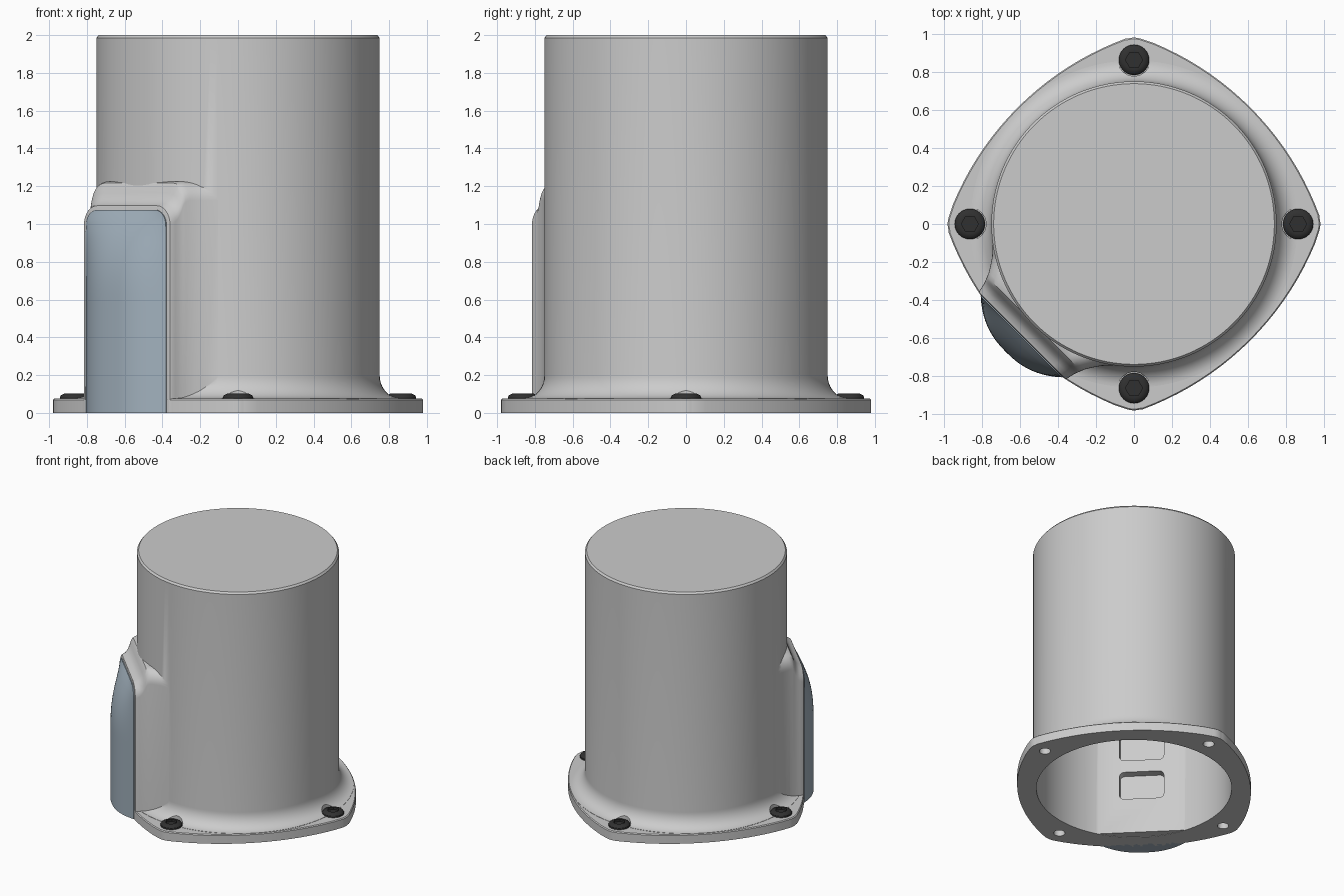
import bpy, bmesh
from math import sin, cos, pi, radians, sqrt, atan2

if "Cube" in bpy.data.objects:
    bpy.data.objects.remove(bpy.data.objects["Cube"])

H = sqrt(0.5)


def loft(name, rings):
    """Closed solid through rings that share one point count."""
    bm = bmesh.new()
    loops = [[bm.verts.new(p) for p in ring] for ring in rings]
    k = len(loops[0])
    for a, b in zip(loops, loops[1:]):
        for i in range(k):
            j = (i + 1) % k
            bm.faces.new((a[i], a[j], b[j], b[i]))
    bm.faces.new(loops[0][::-1])
    bm.faces.new(loops[-1])
    return finish(name, bm)


def finish(name, bm):
    bmesh.ops.recalc_face_normals(bm, faces=bm.faces[:])
    me = bpy.data.meshes.new(name)
    bm.to_mesh(me)
    bm.free()
    ob = bpy.data.objects.new(name, me)
    bpy.context.collection.objects.link(ob)
    return ob


def activate(ob):
    bpy.ops.object.select_all(action='DESELECT')
    ob.select_set(True)
    bpy.context.view_layer.objects.active = ob


def combine(ob, tool, op):
    m = ob.modifiers.new(op, 'BOOLEAN')
    m.operation, m.solver, m.object = op, 'EXACT', tool
    activate(ob)
    bpy.ops.object.modifier_apply(modifier=m.name)
    bpy.data.objects.remove(tool, do_unlink=True)


def smooth(ob, angle=30):
    activate(ob)
    bpy.ops.object.shade_smooth_by_angle(angle=radians(angle))


def circle(r, z, seg, cx=0, cy=0):
    return [(cx + r * cos(2 * pi * i / seg), cy + r * sin(2 * pi * i / seg), z)
            for i in range(seg)]


def lathe(name, profile, seg, cx=0, cy=0):
    return loft(name, [circle(r, z, seg, cx, cy) for r, z in profile])


def side(n, t, z):
    """Point n outward and t sideways on the diagonal front-left side."""
    return ((t - n) * H, -(n + t) * H, z)


def arch(n, w, top, r=0.1):
    """Upright outline with two rounded top corners."""
    pts = [(w, 0), ]
    for k in range(2):
        for i in range(9):
            a = pi / 2 * (k + i / 8)
            pts.append(((w - r) * (1 - 2 * k) + r * cos(a), top - r + r * sin(a)))
    pts.append((-w, 0))
    return [side(n, t, z) for t, z in pts]


def rounded(n, w, z0, z1, r=0.035):
    pts = []
    for k, (sx, cz) in enumerate([(1, z1 - r), (-1, z1 - r), (-1, z0 + r), (1, z0 + r)]):
        for i in range(6):
            a = pi / 2 * (k + i / 5)
            pts.append(side(n, sx * (w - r) + r * cos(a), cz + r * sin(a)))
    return pts


# Round body with a flared foot and chamfered top
fillet = [(0.86 - 0.11 * sin(a), 0.2 - 0.123 * cos(a))
          for a in [pi / 2 * i / 12 for i in range(13)]]
housing = lathe("housing", [(0.86, 0.02)] + fillet + [(0.75, 1.985), (0.738, 2.0)], 128)

# Four-cornered mounting flange made of tangent arcs
BIG_R, BIG_C, TIP_R, TIP_C = 1.567, 0.496, 0.12, 0.86
tip = atan2(BIG_C, TIP_C + BIG_C)
quarter = [(TIP_C + TIP_R * cos(a), TIP_R * sin(a))
           for a in [tip * (i / 5 - 1) for i in range(10)]]
quarter += [(BIG_R * cos(a) - BIG_C, BIG_R * sin(a) - BIG_C)
            for a in [tip + (pi / 2 - 2 * tip) * i / 20 for i in range(20)]]
outline = []
for q in range(4):
    c, s = cos(q * pi / 2), sin(q * pi / 2)
    outline += [(x * c - y * s, x * s + y * c) for x, y in quarter]
flange = loft("flange", [[(x * f, y * f, z) for x, y in outline]
                         for f, z in [(1, 0), (1, 0.068), (0.993, 0.075)]])
combine(housing, flange, 'UNION')

# Side box blending into the body
boss = loft("boss", [arch(*s) for s in [
    (0.834, 0.315, 1.09), (0.831, 0.322, 1.097), (0.824, 0.326, 1.10),
    (0.80, 0.331, 1.112), (0.78, 0.336, 1.135), (0.765, 0.341, 1.165),
    (0.755, 0.345, 1.195), (0.742, 0.35, 1.217), (0.72, 0.36, 1.225),
    (0.69, 0.378, 1.225), (0.65, 0.405, 1.225), (0.60, 0.45, 1.225)]])
combine(housing, boss, 'UNION')

# Hollow inside, open at the bottom
combine(housing, lathe("cavity", [(0.725, -0.1), (0.725, 1.95)], 128), 'DIFFERENCE')

# Flat inner wall with two pockets
wall = loft("inner_wall", [[side(n, t, z) for t, z in
                            [(-0.325, 0.002), (0.325, 0.002), (0.325, 1.1), (-0.325, 1.1)]]
                           for n in (0.65, 0.72)])
combine(housing, wall, 'UNION')
for z in (0.29, 0.62):
    pocket = loft("pocket", [rounded(n, 0.165, z, z + 0.23) for n in (0.6, 0.715)])
    combine(housing, pocket, 'DIFFERENCE')

# Screw seats, holes underneath and dark socket screws
dark = bpy.data.materials.new("dark_metal")
dark.diffuse_color = (0.03, 0.03, 0.03, 1)
dark.use_nodes = True
dark.node_tree.nodes["Principled BSDF"].inputs["Base Color"].default_value = dark.diffuse_color
SEG = 24


def hexagon(r, z, cx, cy):
    pts = []
    for i in range(SEG):
        a = 2 * pi * i / SEG
        d = r * cos(pi / 6) / cos(a % (pi / 3) - pi / 6)
        pts.append((cx + d * cos(a), cy + d * sin(a), z))
    return pts


for q, where in enumerate(("right", "back", "left", "front")):
    cx, cy = 0.863 * cos(q * pi / 2), 0.863 * sin(q * pi / 2)
    combine(housing, lathe("seat", [(0.085, 0.073), (0.085, 0.3)], 32, cx, cy), 'DIFFERENCE')
    combine(housing, lathe("hole", [(0.042, -0.05), (0.042, 0.05)], 24, cx, cy), 'DIFFERENCE')
    rings = [circle(r, z, SEG, cx, cy) for r, z in
             [(0.08, 0.07), (0.08, 0.085), (0.074, 0.094), (0.06, 0.101), (0.05, 0.103)]]
    rings += [hexagon(0.045, z, cx, cy) for z in (0.103, 0.085)]
    screw = loft("screw_" + where, rings)
    screw.data.materials.append(dark)
    smooth(screw)
smooth(housing)

# Bulging tinted cover on the side box
tint = bpy.data.materials.new("blue_grey")
tint.diffuse_color = (0.36, 0.44, 0.51, 1)
tint.use_nodes = True
tint.node_tree.nodes["Principled BSDF"].inputs["Base Color"].default_value = tint.diffuse_color
TOP, W, R, COLS = 1.075, 0.3, 0.085, 28
levels = [0.0, 0.3, 0.55] + [0.6 + 0.03 * i for i in range(13)]
levels += [TOP - R + R * sin(pi / 2 * i / 8) for i in range(1, 9)]
bm = bmesh.new()
front, back = [], []
for z in levels:
    up = max(0, z - (TOP - R))
    w = W - R + sqrt(max(0, R * R - up * up))
    g = 1 - (max(0, z - 0.6) / (TOP - 0.6)) ** 2.5
    cols = [2 * i / COLS - 1 for i in range(COLS + 1)]
    front.append([bm.verts.new(side(0.84 + 0.112 * g * (1 - abs(s) ** 2.4), s * w, z))
                  for s in cols])
    back.append([bm.verts.new(side(0.825, s * w, z)) for s in cols])
for grid in (front, back):
    for a, b in zip(grid, grid[1:]):
        for i in range(COLS):
            bm.faces.new((a[i], a[i + 1], b[i + 1], b[i]))
rim = [(front[0], back[0]), (front[-1], back[-1])]
rim += [([r[i] for r in front], [r[i] for r in back]) for i in (0, -1)]
for f, b in rim:
    for i in range(len(f) - 1):
        bm.faces.new((f[i], f[i + 1], b[i + 1], b[i]))
cover = finish("side_cover", bm)
cover.data.materials.append(tint)
smooth(cover, 40)
